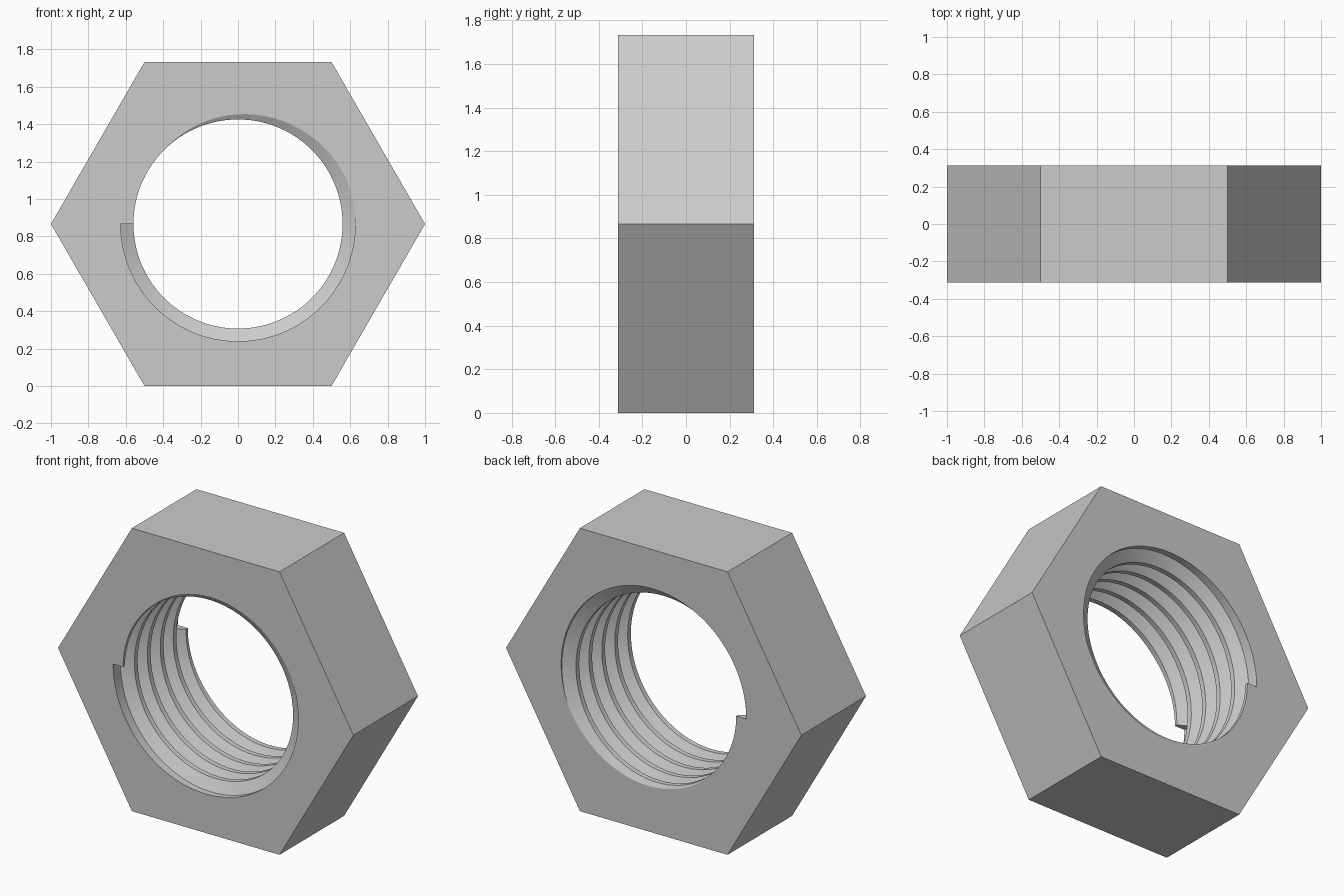
import bpy, bmesh
from math import pi, cos, sin

cube = bpy.data.objects.get("Cube")
if cube:
    bpy.data.objects.remove(cube, do_unlink=True)

HALF = 0.3125            # half thickness of the nut
TURNS = 5
PITCH = 2 * HALF / TURNS
MAJOR, MINOR = 0.627, 0.559
CREST, ROOT = 0.125 * PITCH, 0.4375 * PITCH   # half widths of the ridge
APOTHEM = cos(pi / 6)
STEPS = 144


def thread_radius(offset):
    """Bore radius at an axial distance from the ridge centre."""
    t = (abs(offset) - CREST) / (ROOT - CREST)
    return MINOR + (MAJOR - MINOR) * min(max(t, 0), 1)


def section(turn):
    """Closed (radius, y) outline of the nut at a fraction of one turn."""
    centres = [-HALF + PITCH * (k + 1 - turn) for k in range(TURNS)]
    points = [(thread_radius(-HALF - centres[0]), -HALF)]
    for c in centres:
        for offset in (-ROOT, -CREST, CREST, ROOT):
            y = min(max(c + offset, -HALF), HALF)
            points.append((thread_radius(y - c), y))
    points.append((thread_radius(HALF - centres[-1]), HALF))
    hex_radius = APOTHEM / cos((turn * 2 * pi) % (pi / 3) - pi / 6)
    return points + [(hex_radius, HALF), (hex_radius, -HALF)]


# Sweep the changing section around the axis
bm = bmesh.new()
columns = []
for i in range(STEPS + 1):
    # whole-number test keeps the hexagon corners exact
    turn = i / STEPS
    a = pi + 2 * pi * turn
    columns.append([bm.verts.new((r * cos(a), y, r * sin(a) + APOTHEM))
                    for r, y in section(turn)])
for left, right in zip(columns, columns[1:]):
    for j in range(len(left)):
        n = (j + 1) % len(left)
        bm.faces.new((left[j], left[n], right[n], right[j]))

# Blunt ends of the thread ridge, front and back
first, last = columns[0], columns[-1]
bm.faces.new((first[0], last[0], last[3], last[4]))
end = 4 * TURNS + 1
bm.faces.new((first[end - 4], first[end - 3], first[end], last[end]))

bmesh.ops.remove_doubles(bm, verts=bm.verts, dist=1e-5)
bmesh.ops.recalc_face_normals(bm, faces=bm.faces)
mesh = bpy.data.meshes.new("threaded_hex_nut")
bm.to_mesh(mesh)
bm.free()

nut = bpy.data.objects.new("threaded_hex_nut", mesh)
bpy.context.collection.objects.link(nut)

# Plain grey metal
grey = bpy.data.materials.new("plain_grey")
grey.use_nodes = True
grey.diffuse_color = (0.6, 0.6, 0.6, 1)
grey.node_tree.nodes["Principled BSDF"].inputs["Base Color"].default_value = (0.6, 0.6, 0.6, 1)
mesh.materials.append(grey)

bpy.ops.object.select_all(action='DESELECT')
nut.select_set(True)
bpy.context.view_layer.objects.active = nut
bpy.ops.object.shade_smooth_by_angle(angle=pi / 9)
